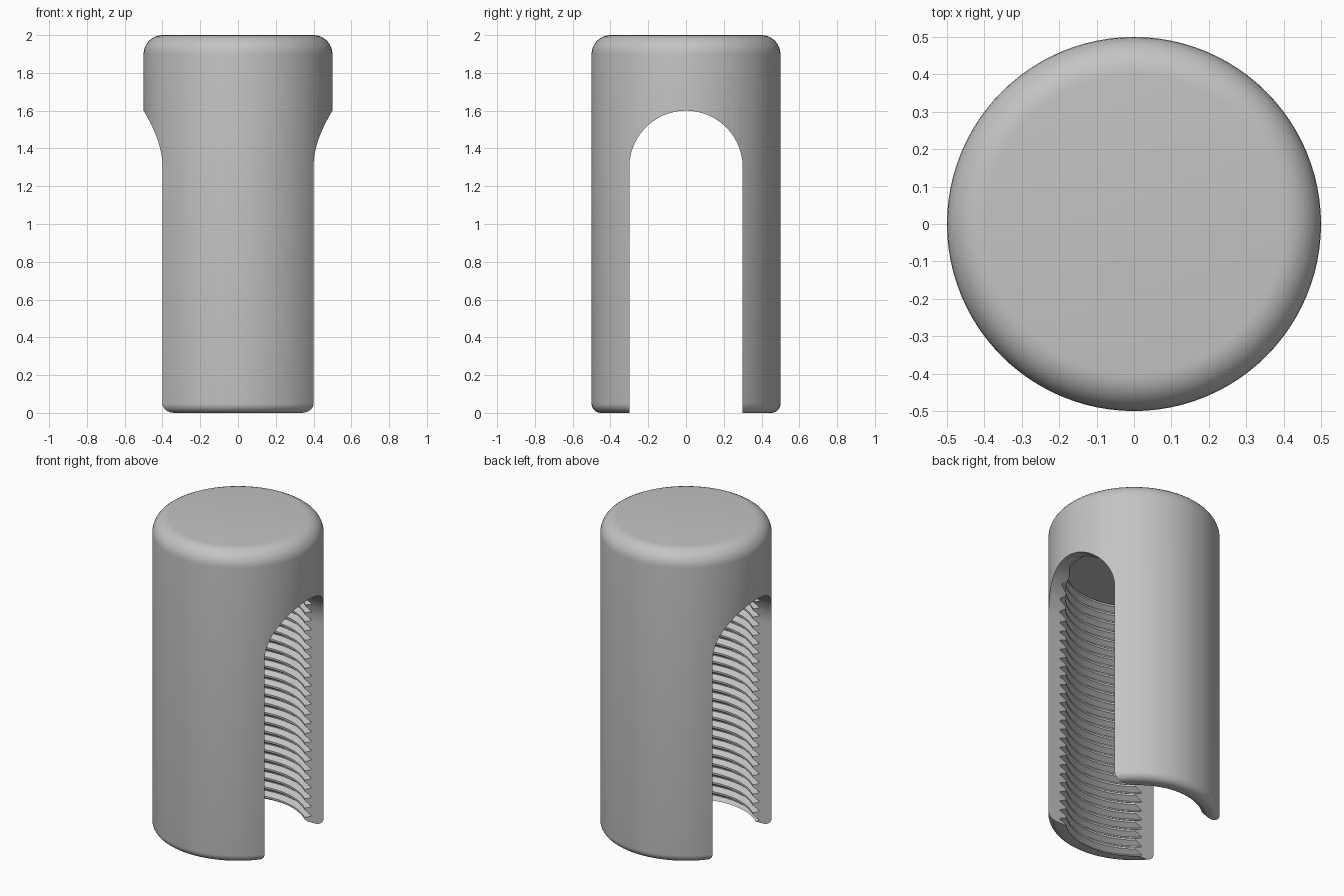
import bpy
import bmesh
from math import pi, sin, cos
from mathutils import Vector

RADIUS, HEIGHT = 0.5, 2.0
SLOT_HALF, SLOT_SPRING = 0.3, 1.3
MINOR, MAJOR, PITCH, BORE_TOP = 0.4, 0.432, 0.06, 1.69
STEPS = 96

if "Cube" in bpy.data.objects:
    bpy.data.objects.remove(bpy.data.objects["Cube"])

grey = bpy.data.materials.new("plain grey")
grey.use_nodes = True
grey.diffuse_color = (0.55, 0.55, 0.55, 1)
grey.node_tree.nodes["Principled BSDF"].inputs["Base Color"].default_value = grey.diffuse_color


def finish(bm, name):
    bmesh.ops.recalc_face_normals(bm, faces=bm.faces)
    mesh = bpy.data.meshes.new(name)
    bm.to_mesh(mesh)
    bm.free()
    mesh.materials.append(grey)
    obj = bpy.data.objects.new(name, mesh)
    bpy.context.collection.objects.link(obj)
    return obj


def spin(profile, lead=0.0):
    """Turn an (r, z) profile once around z, climbing by lead."""
    bm = bmesh.new()
    verts = [bm.verts.new((r, 0, z)) for r, z in profile]
    edges = [bm.edges.new(pair) for pair in zip(verts, verts[1:])]
    bmesh.ops.spin(bm, geom=verts + edges, cent=(0, 0, 0), axis=(0, 0, 1),
                   dvec=(0, 0, lead / STEPS), angle=2 * pi, steps=STEPS)
    bmesh.ops.remove_doubles(bm, verts=bm.verts, dist=0.0004)
    return bm


def fillet(radius, z, start, steps=8):
    """Quarter round on the outer edge, from angle start upwards."""
    angles = [start + pi / 2 * i / steps for i in range(steps + 1)]
    return [(RADIUS - radius + radius * cos(a), z + radius * sin(a)) for a in angles]


# Outer body with a small round below and a larger one above
profile = [(0, 0)] + fillet(0.05, 0.05, -pi / 2) + fillet(0.1, HEIGHT - 0.1, 0) + [(0, HEIGHT)]
body = finish(spin(profile), "slotted_sleeve")

# Threaded bore: helical surface trimmed flat and capped at both ends
tooth = [(MINOR, 0.0), (MINOR, 0.2), (MAJOR, 0.55), (MAJOR, 0.65)]
turns = range(-4, int(BORE_TOP / PITCH) + 4)
bm = spin([(r, (k + t) * PITCH) for k in turns for r, t in tooth], PITCH)
for z, direction in ((-0.05, -1), (BORE_TOP, 1)):
    bmesh.ops.bisect_plane(bm, geom=bm.verts[:] + bm.edges[:] + bm.faces[:],
                           plane_co=(0, 0, z), plane_no=(0, 0, direction), clear_outer=True)
bmesh.ops.holes_fill(bm, edges=[e for e in bm.edges if e.is_boundary], sides=0)
bore = finish(bm, "bore_cutter")

# Round-topped slot running through from side to side
arch = [(SLOT_HALF * cos(pi * i / 48), SLOT_SPRING + SLOT_HALF * sin(pi * i / 48)) for i in range(49)]
outline = [(-SLOT_HALF, -0.1), (SLOT_HALF, -0.1)] + arch
bm = bmesh.new()
face = bm.faces.new([bm.verts.new((-0.7, y, z)) for y, z in outline])
moved = bmesh.ops.extrude_face_region(bm, geom=[face])["geom"]
bmesh.ops.translate(bm, vec=Vector((1.4, 0, 0)),
                    verts=[v for v in moved if isinstance(v, bmesh.types.BMVert)])
if not face.is_valid or len(bm.faces) < len(outline) + 2:
    bm.faces.new([v for v in bm.verts if v.co.x < 0])
slot = finish(bm, "slot_cutter")

# Cut the bore and the slot, then shade
bpy.ops.object.select_all(action="DESELECT")
bpy.context.view_layer.objects.active = body
body.select_set(True)
for cutter in (bore, slot):
    cutter.hide_render = True
    cut = body.modifiers.new(cutter.name, "BOOLEAN")
    cut.operation, cut.solver, cut.object = "DIFFERENCE", "EXACT", cutter
    bpy.ops.object.modifier_apply(modifier=cut.name)
    bpy.data.objects.remove(cutter)
bpy.ops.object.shade_smooth_by_angle(angle=pi / 6)
